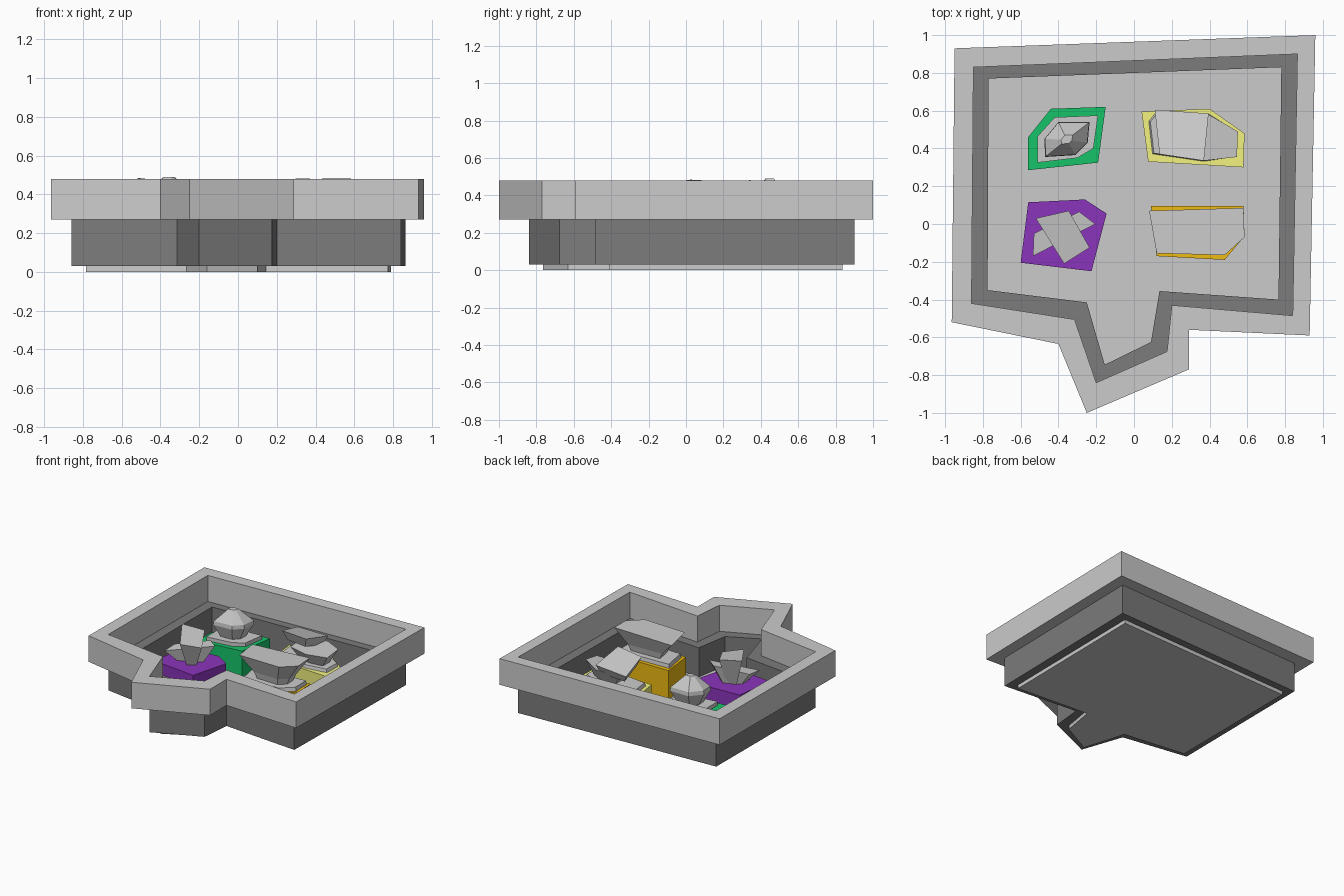
import bpy, bmesh

if "Cube" in bpy.data.objects:
    bpy.data.objects.remove(bpy.data.objects["Cube"])


def material(name, rgb):
    m = bpy.data.materials.new(name)
    m.diffuse_color = (*rgb, 1)
    m.use_nodes = True
    m.node_tree.nodes["Principled BSDF"].inputs["Base Color"].default_value = m.diffuse_color
    return m


def finish(name, bm, mat=None):
    bmesh.ops.recalc_face_normals(bm, faces=bm.faces)
    me = bpy.data.meshes.new(name)
    bm.to_mesh(me)
    bm.free()
    ob = bpy.data.objects.new(name, me)
    bpy.context.collection.objects.link(ob)
    if mat:
        me.materials.append(mat)
    return ob


def level(outline, z, scale=1.0, shift=(0, 0)):
    """Outline scaled about its centre; z is one height or one per point."""
    n = len(outline)
    cx = sum(p[0] for p in outline) / n
    cy = sum(p[1] for p in outline) / n
    zs = z if isinstance(z, (list, tuple)) else [z] * n
    return [(cx + (x - cx) * scale + shift[0], cy + (y - cy) * scale + shift[1], h)
            for (x, y), h in zip(outline, zs)]


def bridge(bm, a, b):
    n = len(a)
    for i in range(n):
        j = (i + 1) % n
        bm.faces.new((a[i], a[j], b[j], b[i]))


def loft(name, levels, mat=None):
    bm = bmesh.new()
    loops = [[bm.verts.new(p) for p in lv] for lv in levels]
    for a, b in zip(loops, loops[1:]):
        bridge(bm, a, b)
    bm.faces.new(loops[0])
    bm.faces.new(loops[-1])
    return finish(name, bm, mat)


def frame(name, outer, inner, z0, z1, mat=None):
    bm = bmesh.new()
    loops = [[bm.verts.new((x, y, z)) for x, y in o]
             for o, z in ((outer, z0), (outer, z1), (inner, z1), (inner, z0))]
    for i in range(4):
        bridge(bm, loops[i], loops[(i + 1) % 4])
    return finish(name, bm, mat)


dark = material("dark_stone", (0.2, 0.2, 0.2))
mid = material("floor_stone", (0.6, 0.6, 0.6))
green = material("green", (0.008, 0.55, 0.14))
purple = material("purple", (0.26, 0.035, 0.5))
yellow = material("yellow", (0.9, 0.9, 0.22))
orange = material("orange", (0.85, 0.5, 0.006))

# Tray: rim, wall and floor
rim_o = [(-.95, .93), (.96, 1), (.93, -.59), (.29, -.56), (.29, -.77),
         (-.25, -1), (-.40, -.635), (-.965, -.52)]
wall_o = [(-.85, .83), (.865, .90), (.84, -.485), (.20, -.43), (.175, -.675),
          (-.20, -.84), (-.315, -.505), (-.86, -.42)]
wall_i = [(-.77, .77), (.78, .83), (.765, -.40), (.135, -.355), (.09, -.625),
          (-.155, -.745), (-.25, -.415), (-.775, -.35)]
floor_o = [(-.78, .775), (.79, .838), (.775, -.41), (.145, -.365), (.10, -.63),
           (-.16, -.765), (-.265, -.425), (-.785, -.36)]
frame("rim", rim_o, wall_o, .27, .48)
frame("wall", wall_o, wall_i, .03, .27, dark)
loft("floor", [level(floor_o, 0), level(floor_o, .035)], mid)

# Coloured blocks
blocks = {
    "green_block": (green, .24, [(-.15, .62), (-.19, .325), (-.56, .285), (-.56, .46), (-.44, .61)]),
    "purple_block": (purple, .255, [(-.56, .115), (-.26, .13), (-.145, .055), (-.225, -.25), (-.60, -.205)]),
    "yellow_block": (yellow, .25, [(.04, .595), (.40, .61), (.585, .48), (.58, .30), (.075, .33)]),
    "orange_block": (orange, .27, [(.09, .095), (.58, .095), (.585, -.065), (.48, -.19), (.12, -.17)]),
}
for name, (mat, top, pts) in blocks.items():
    loft(name, [level(pts, .03), level(pts, top)], mat)

# Gem on the green block: plate, flared body and pointed crown
plate = [(-.51, .325), (-.30, .35), (-.215, .40), (-.19, .575), (-.42, .565), (-.51, .465)]
loft("gem_plate", [level(plate, .23), level(plate, .27)])
gem = [(-.47, .355), (-.31, .365), (-.245, .43), (-.235, .54), (-.40, .54), (-.475, .45)]
loft("gem", [level(gem, .265, .6), level(gem, .365), level(gem, .395, .97),
             level(gem, .49, .25)])

# Crossed crystals on the purple block, both narrowing downwards
upright = [(-.52, .03), (-.345, .07), (-.235, -.125), (-.37, -.21)]
loft("tall_crystal", [level(upright, .25, .45), level(upright, [.485, .465, .425, .45])])
low = [(-.53, -.05), (-.535, -.17), (-.205, 0), (-.29, .065)]
loft("low_crystal", [level(low, .25, .5), level(low, [.35, .34, .40, .40])])

# Stacked slabs on the yellow block
base = [(.075, .545), (.12, .60), (.395, .585), (.55, .49), (.545, .355), (.37, .33), (.095, .37)]
loft("slab_plate", [level(base, .24), level(base, .275, .95)])
lower = [(.20, .56), (.395, .58), (.55, .49), (.545, .355), (.37, .335), (.20, .38)]
loft("lower_slab", [level(lower, .27, .6), level(lower, [.37, .38, .39, .37, .36, .36])])
upper = [(.11, .605), (.395, .585), (.37, .335), (.135, .37)]
loft("upper_slab", [level(upper, [.35, .35, .40, .40], .75),
                    level(upper, [.41, .42, .483, .475])])

# Flared bowl on the orange block
bowl = [(.08, .07), (.58, .085), (.585, -.07), (.48, -.165), (.12, -.155)]
loft("bowl_plate", [level(bowl, .26, .92), level(bowl, .30, .88)])
loft("bowl", [level(bowl, .295, .5), level(bowl, .35, .6),
              level(bowl, [.465, .483, .478, .478, .475])])
